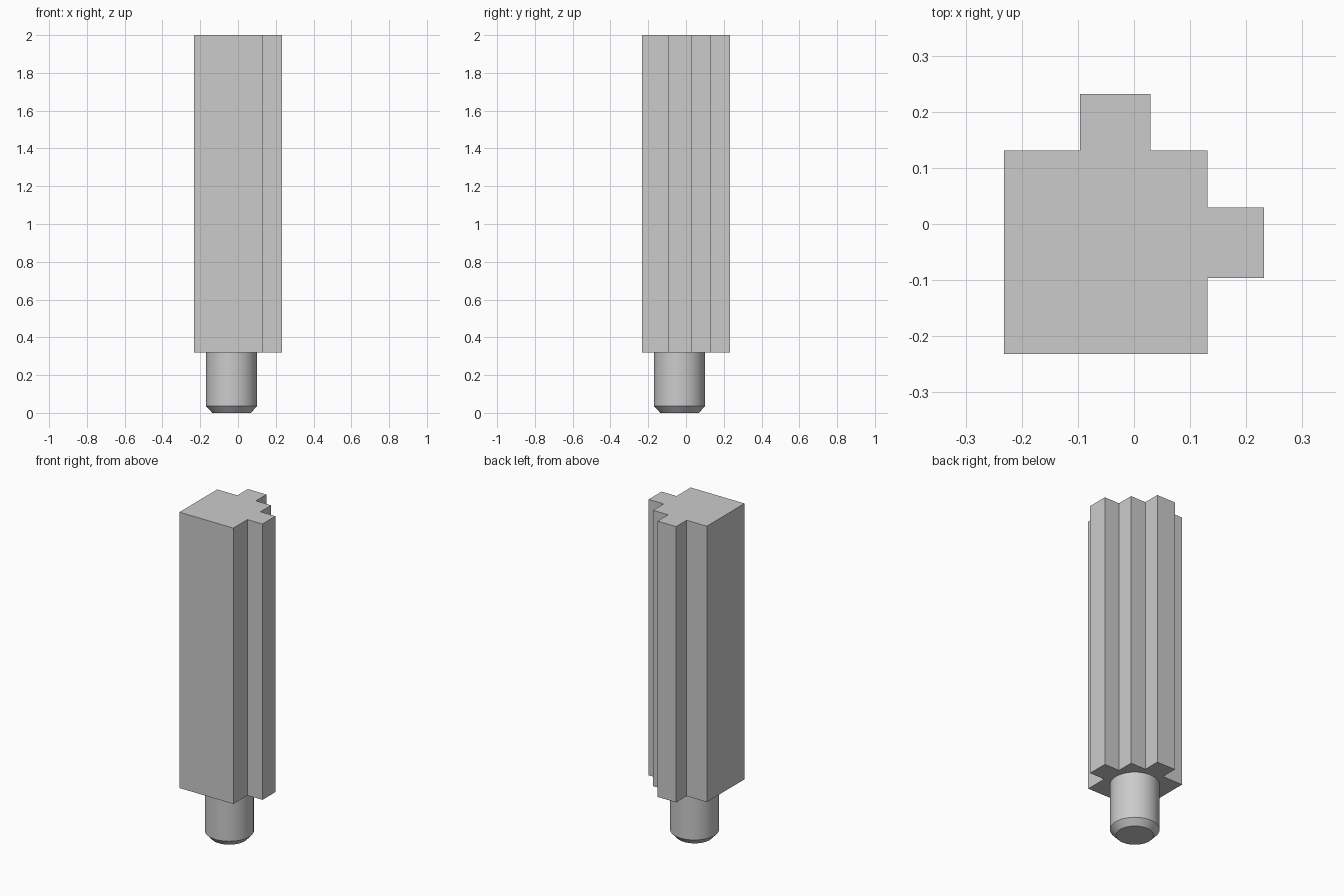
import bpy
import bmesh
import math

default = bpy.data.objects.get("Cube")
if default:
    bpy.data.objects.remove(default, do_unlink=True)

grey = bpy.data.materials.new("plain grey")
grey.use_nodes = True
colour = (0.6, 0.6, 0.6, 1)
grey.diffuse_color = colour
grey.node_tree.nodes["Principled BSDF"].inputs["Base Color"].default_value = colour


def make_object(name, bm):
    bmesh.ops.recalc_face_normals(bm, faces=bm.faces)
    mesh = bpy.data.meshes.new(name)
    bm.to_mesh(mesh)
    bm.free()
    mesh.materials.append(grey)
    obj = bpy.data.objects.new(name, mesh)
    bpy.context.collection.objects.link(obj)
    return obj


# Square post with a full-length tongue on its back and left sides
LOW, SIDE, TIP = -0.232, 0.131, 0.232
TAB_A, TAB_B = -0.096, 0.029
BASE, TOP = 0.32, 2.0
back_half = [(TAB_B, SIDE), (TAB_B, TIP), (TAB_A, TIP), (TAB_A, SIDE), (LOW, SIDE)]
left_half = [(y, x) for x, y in reversed(back_half)]
outline = [(LOW, LOW)] + left_half + [(SIDE, SIDE)] + back_half

bm = bmesh.new()
section = bm.faces.new([bm.verts.new((x, y, BASE)) for x, y in outline])
extruded = bmesh.ops.extrude_face_region(bm, geom=[section], use_keep_orig=True)
upper = [v for v in extruded["geom"] if isinstance(v, bmesh.types.BMVert)]
bmesh.ops.translate(bm, verts=upper, vec=(0, 0, TOP - BASE))
make_object("post", bm)

# Round peg with a chamfered lower end
CENTRE, SEGMENTS = -0.034, 64
bm = bmesh.new()
rings = []
for radius, z in [(0.102, 0), (0.135, 0.036), (0.135, BASE)]:
    angles = [math.tau * i / SEGMENTS for i in range(SEGMENTS)]
    rings.append([bm.verts.new((CENTRE + radius * math.cos(a),
                                CENTRE + radius * math.sin(a), z)) for a in angles])
for low, high in zip(rings, rings[1:]):
    for i in range(SEGMENTS):
        j = (i + 1) % SEGMENTS
        bm.faces.new((low[i], low[j], high[j], high[i]))
bm.faces.new(rings[0])
bm.faces.new(rings[-1])
peg = make_object("peg", bm)

bpy.ops.object.select_all(action="DESELECT")
peg.select_set(True)
bpy.context.view_layer.objects.active = peg
bpy.ops.object.shade_smooth_by_angle(angle=math.radians(30))
